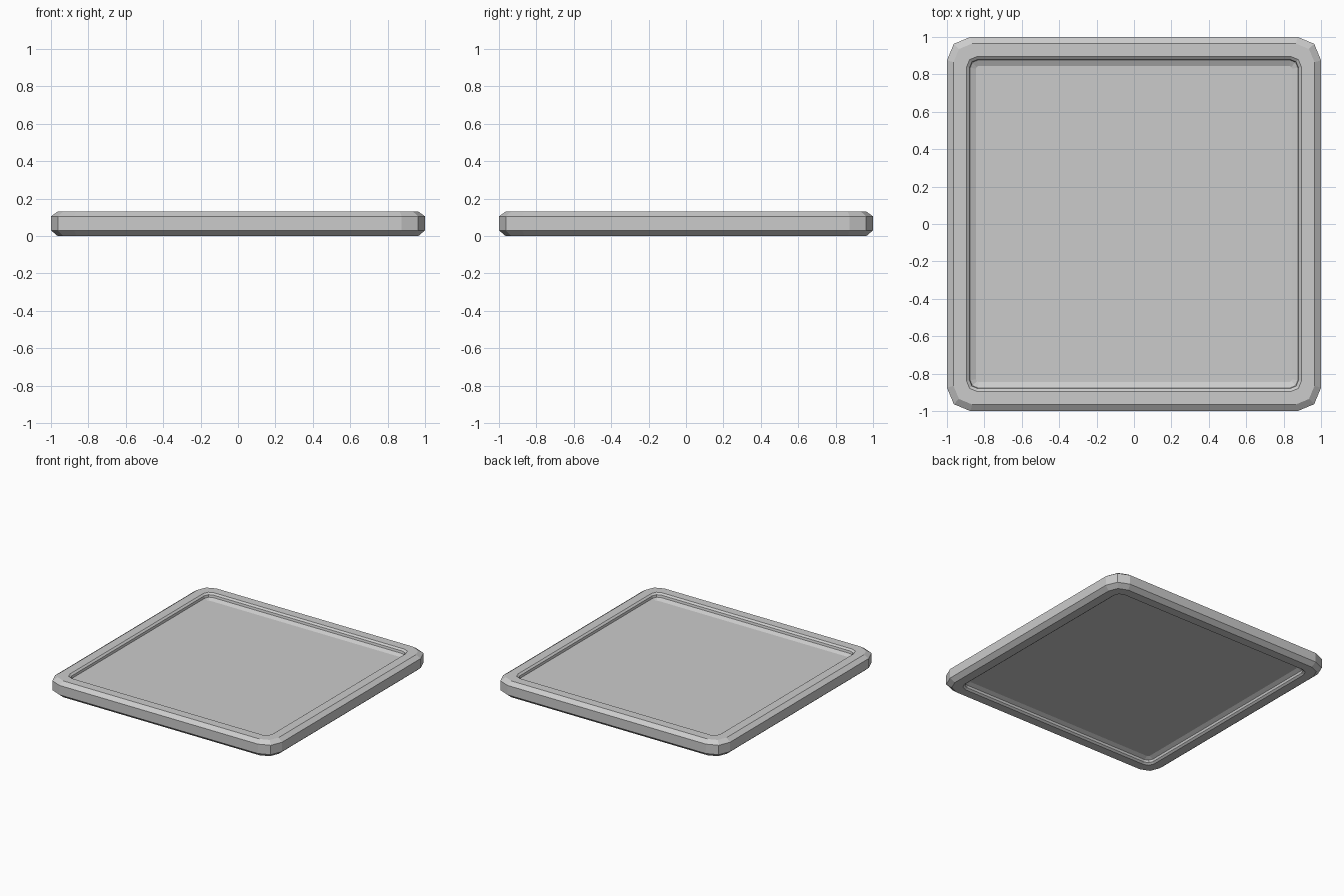
import bpy, bmesh, math

if "Cube" in bpy.data.objects:
    bpy.data.objects.remove(bpy.data.objects["Cube"])

mat = bpy.data.materials.new("light grey")
mat.diffuse_color = (0.6, 0.6, 0.6, 1)
mat.use_nodes = True
mat.node_tree.nodes["Principled BSDF"].inputs["Base Color"].default_value = mat.diffuse_color


def ring(bm, half, radius, z, segs=2):
    """Rounded square of vertices."""
    out = []
    c = half - radius
    for k, (sx, sy) in enumerate([(1, 1), (-1, 1), (-1, -1), (1, -1)]):
        for i in range(segs + 1):
            a = math.pi / 2 * (k + i / segs)
            out.append(bm.verts.new((sx * c + radius * math.cos(a),
                                     sy * c + radius * math.sin(a), z)))
    return out


def loft(name, profile, closed):
    """Bridge rounded squares (half, radius, z); closed loop or capped ends."""
    bm = bmesh.new()
    rings = [ring(bm, *p) for p in profile]
    pairs = list(zip(rings, rings[1:]))
    if closed:
        pairs.append((rings[-1], rings[0]))
    else:
        bm.faces.new(rings[0])
        bm.faces.new(rings[-1])
    for a, b in pairs:
        n = len(a)
        for i in range(n):
            j = (i + 1) % n
            bm.faces.new((a[i], a[j], b[j], b[i]))
    bmesh.ops.recalc_face_normals(bm, faces=bm.faces[:])
    me = bpy.data.meshes.new(name)
    bm.to_mesh(me)
    bm.free()
    me.materials.append(mat)
    ob = bpy.data.objects.new(name, me)
    bpy.context.collection.objects.link(ob)
    return ob


# Raised rim: chamfered outside, stepped lip inside, same on both sides
loft("rim", [
    (0.965, 0.10, 0.0), (1.0, 0.125, 0.03), (1.0, 0.125, 0.105),
    (0.965, 0.10, 0.13), (0.895, 0.055, 0.13), (0.88, 0.045, 0.118),
    (0.875, 0.04, 0.095), (0.875, 0.04, 0.035), (0.88, 0.045, 0.012),
    (0.895, 0.055, 0.0)], True)

# Recessed panel with a sloped border above and below
loft("panel", [
    (0.845, 0.015, 0.045), (0.876, 0.04, 0.03),
    (0.876, 0.04, 0.10), (0.845, 0.015, 0.085)], False)
